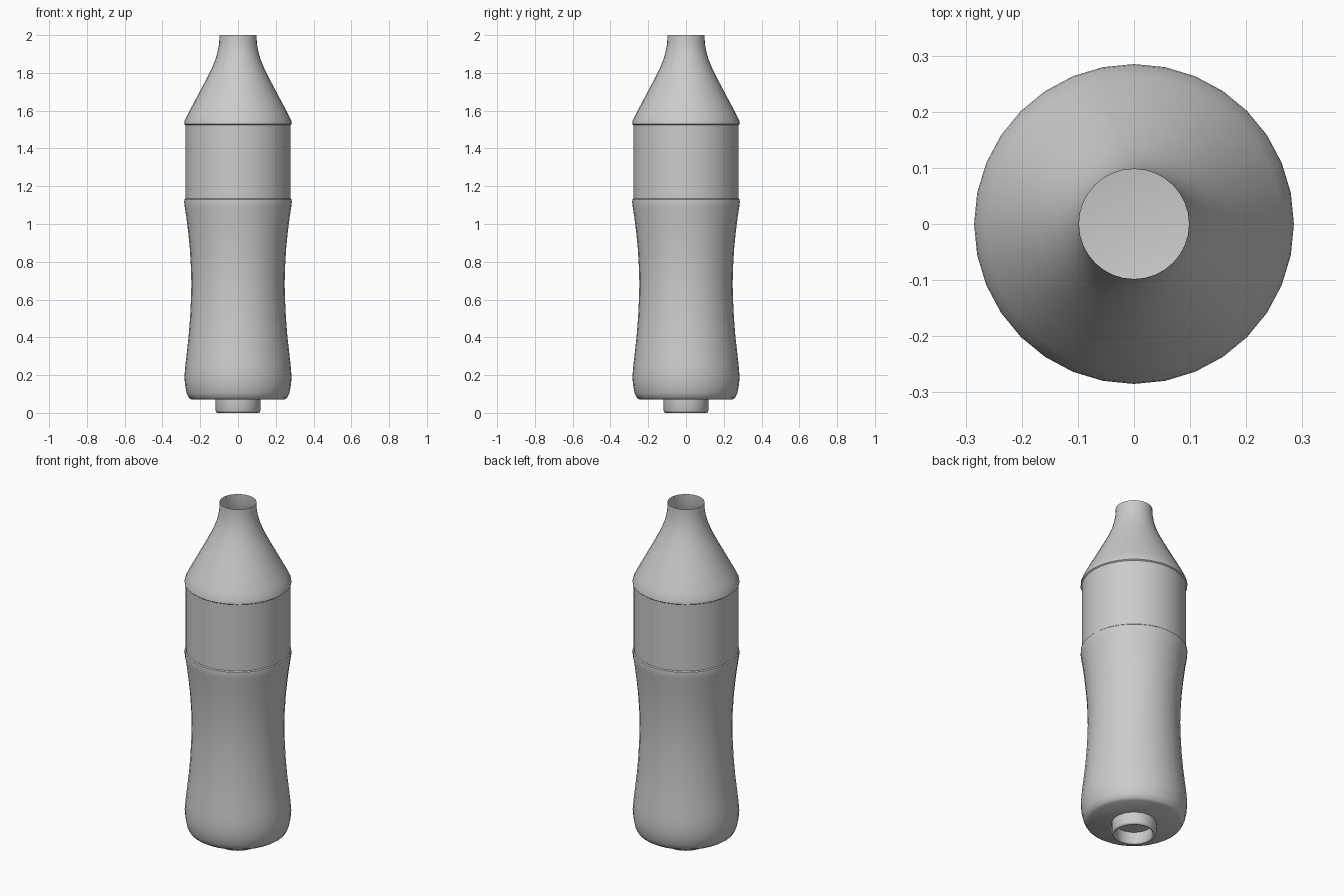
import bpy, bmesh, math

cube = bpy.data.objects.get("Cube")
if cube:
    bpy.data.objects.remove(cube, do_unlink=True)

SIDES = 32

grey = bpy.data.materials.new("plain grey")
grey.use_nodes = True
colour = (0.6, 0.6, 0.6, 1)
grey.diffuse_color = colour
grey.node_tree.nodes["Principled BSDF"].inputs["Base Color"].default_value = colour


def lathe(name, profile, angle=35):
    """Turn a bottom-to-top list of (radius, height) around z; radius 0 closes an end."""
    bm = bmesh.new()
    rings = []
    for r, z in profile:
        if r == 0:
            rings.append([bm.verts.new((0, 0, z))] * SIDES)
        else:
            rings.append([bm.verts.new((r * math.cos(2 * math.pi * i / SIDES),
                                        r * math.sin(2 * math.pi * i / SIDES), z))
                          for i in range(SIDES)])
    for low, high in zip(rings, rings[1:]):
        for i in range(SIDES):
            j = (i + 1) % SIDES
            corners = dict.fromkeys((low[i], low[j], high[j], high[i]))
            bm.faces.new(list(corners))
    mesh = bpy.data.meshes.new(name)
    bm.to_mesh(mesh)
    bm.free()
    mesh.materials.append(grey)
    ob = bpy.data.objects.new(name, mesh)
    bpy.context.collection.objects.link(ob)
    bpy.ops.object.select_all(action='DESELECT')
    ob.select_set(True)
    bpy.context.view_layer.objects.active = ob
    bpy.ops.object.shade_smooth_by_angle(angle=math.radians(angle))
    return ob


# Waisted lower body with a flat, closed base
lathe("lower_body", [
    (0, 0.07), (0.245, 0.07), (0.26, 0.08), (0.272, 0.105), (0.28, 0.145),
    (0.284, 0.19), (0.279, 0.25), (0.271, 0.32), (0.262, 0.40), (0.254, 0.50),
    (0.249, 0.60), (0.247, 0.68), (0.249, 0.77), (0.255, 0.87), (0.264, 0.96),
    (0.274, 1.04), (0.282, 1.09), (0.285, 1.115), (0.284, 1.13), (0.279, 1.135)])

# Slightly recessed straight band
lathe("label_band", [(0.279, 1.135), (0.279, 1.525)])

# Shoulder tapering to an open neck
lathe("shoulder_and_neck", [
    (0.279, 1.525), (0.285, 1.53), (0.283, 1.545), (0.264, 1.585), (0.224, 1.66),
    (0.168, 1.765), (0.138, 1.825), (0.118, 1.875), (0.106, 1.92),
    (0.1, 1.955), (0.098, 2.0)])

# Hollow spout under the base with a rounded lip
lathe("base_spout", [
    (0.098, 0.07), (0.098, 0.01), (0.102, 0.002), (0.108, 0.0), (0.115, 0.003),
    (0.119, 0.012), (0.119, 0.07)][::-1] and [
    (0.098, 0.07), (0.098, 0.01), (0.102, 0.002), (0.108, 0.0), (0.115, 0.003),
    (0.119, 0.012), (0.119, 0.07)], 50)
